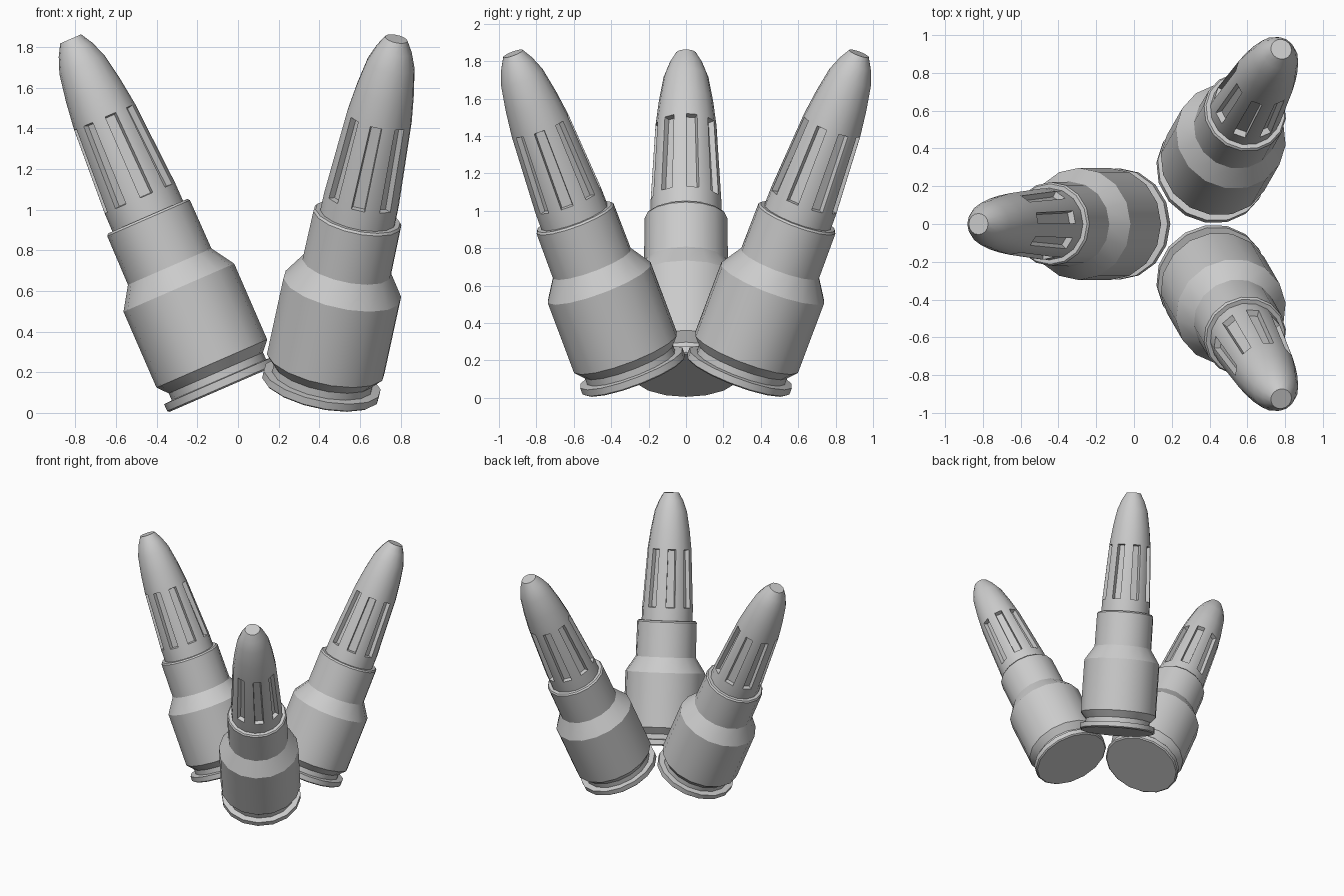
import bpy, bmesh, math
from mathutils import Matrix, Vector

if "Cube" in bpy.data.objects:
    bpy.data.objects.remove(bpy.data.objects["Cube"])

SIDES = 16
TILT = math.radians(23.5)
CENTRE = Vector((0.245, 0, 0))      # axis the three rounds fan around
BASE = Vector((-0.075, 0, 0.119))   # base centre of the first round

# (radius, height along the round's axis)
CASE = [(0.285, 0), (0.295, 0.008), (0.295, 0.045), (0.253, 0.048), (0.253, 0.085),
        (0.297, 0.135), (0.297, 0.542), (0.224, 0.655), (0.222, 0.915), (0.213, 0.926)]
BULLET = [(0.19, 0.88), (0.189, 1.02), (0.163, 1.46), (0.145, 1.6),
          (0.12, 1.74), (0.089, 1.82), (0.056, 1.877)]
FLUTE_BAND = 1                      # profile segment that carries the flutes


def lathe(name, profile, matrix, flute_band=None):
    bm = bmesh.new()
    rings = []
    for r, z in profile:
        rings.append([bm.verts.new((r * math.cos(2 * math.pi * j / SIDES),
                                    r * math.sin(2 * math.pi * j / SIDES), z))
                      for j in range(SIDES)])
    flutes = []
    for i in range(len(rings) - 1):
        a, b = rings[i], rings[i + 1]
        for j in range(SIDES):
            k = (j + 1) % SIDES
            f = bm.faces.new((a[j], a[k], b[k], b[j]))
            if i == flute_band and j % 2 == 0:
                flutes.append(f)
    bm.faces.new(rings[0][::-1])
    bm.faces.new(rings[-1])
    bm.normal_update()
    # sunken flutes on every other side
    if flutes:
        bmesh.ops.inset_individual(bm, faces=flutes, thickness=0.004, depth=0)
        bmesh.ops.inset_individual(bm, faces=flutes, thickness=0.007, depth=-0.032)
    bm.transform(matrix)
    mesh = bpy.data.meshes.new(name)
    bm.to_mesh(mesh)
    bm.free()
    ob = bpy.data.objects.new(name, mesh)
    bpy.context.collection.objects.link(ob)
    bpy.ops.object.select_all(action='DESELECT')
    ob.select_set(True)
    bpy.context.view_layer.objects.active = ob
    bpy.ops.object.shade_smooth_by_angle(angle=math.radians(30))
    return ob


# three tilted rounds, 120 degrees apart
for n in range(3):
    m = (Matrix.Translation(CENTRE) @ Matrix.Rotation(n * 2 * math.pi / 3, 4, 'Z')
         @ Matrix.Translation(BASE - CENTRE) @ Matrix.Rotation(-TILT, 4, 'Y'))
    lathe(f"cartridge_case_{n + 1}", CASE, m)
    lathe(f"fluted_bullet_{n + 1}", BULLET, m, FLUTE_BAND)
